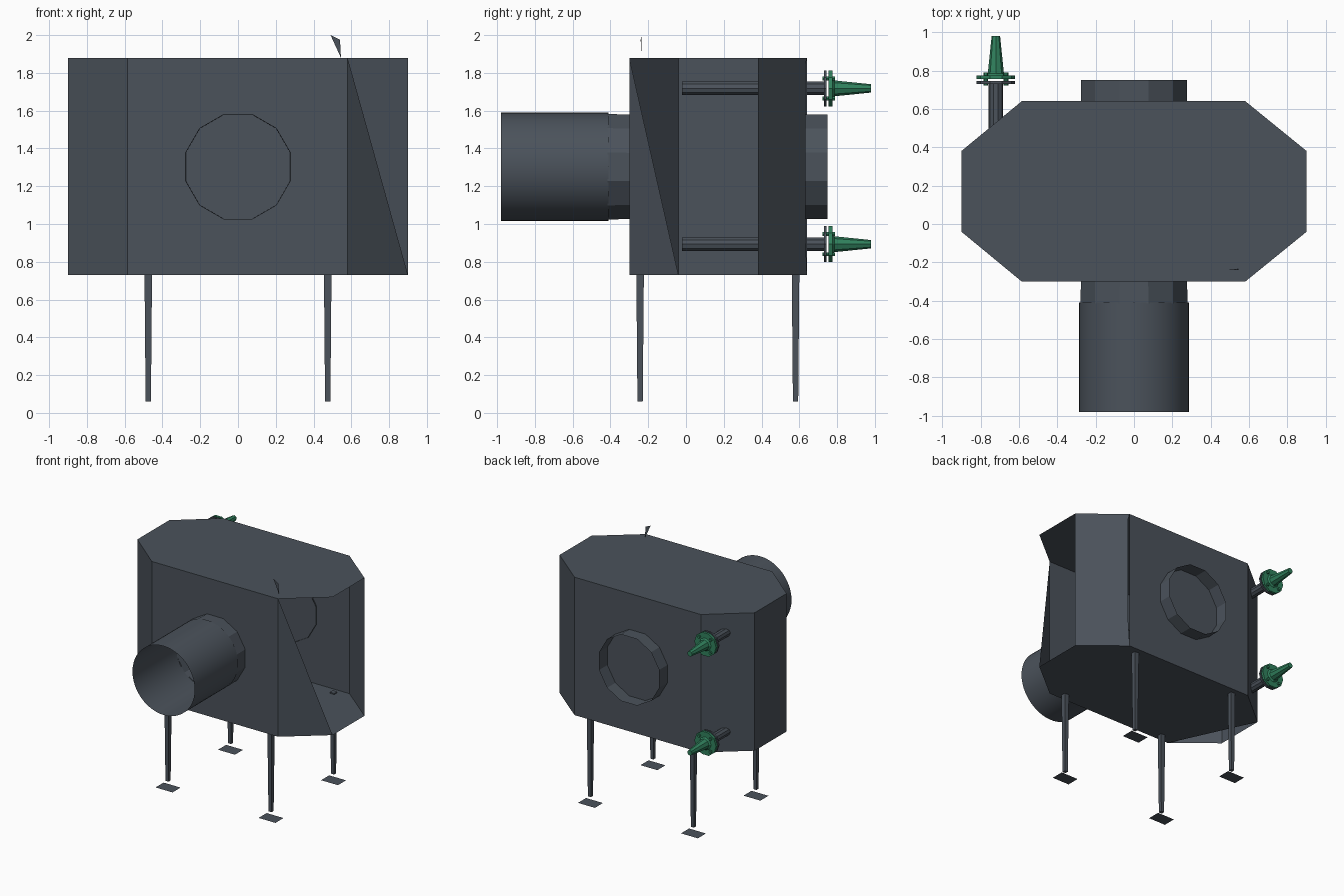
import bpy, bmesh
from math import sin, cos, pi

if "Cube" in bpy.data.objects:
    bpy.data.objects.remove(bpy.data.objects["Cube"])


def material(name, rgb):
    m = bpy.data.materials.new(name)
    m.diffuse_color = (*rgb, 1)
    m.use_nodes = True
    m.node_tree.nodes["Principled BSDF"].inputs["Base Color"].default_value = m.diffuse_color
    return m


SLATE = material("slate_metal", (0.07, 0.085, 0.105))
GREEN = material("green_plastic", (0.03, 0.22, 0.11))


def make(name, verts, faces, mat=SLATE, smooth=False):
    me = bpy.data.meshes.new(name)
    me.from_pydata(verts, [], faces)
    me.materials.append(mat)
    ob = bpy.data.objects.new(name, me)
    bpy.context.collection.objects.link(ob)
    if smooth:
        bpy.context.view_layer.objects.active = ob
        ob.select_set(True)
        bpy.ops.object.shade_smooth_by_angle(angle=0.7)
        ob.select_set(False)
    return ob


def lathe_y(name, x, z, profile, sides, mat=SLATE, caps=True, smooth=False, turn=0.0):
    """Rings of (y, radius) around an axis along y."""
    verts = [(x + r * cos(2 * pi * i / sides + turn), y, z + r * sin(2 * pi * i / sides + turn))
             for y, r in profile for i in range(sides)]
    faces = []
    for k in range(len(profile) - 1):
        for i in range(sides):
            j = (i + 1) % sides
            a, b = k * sides, (k + 1) * sides
            faces.append((a + i, a + j, b + j, b + i))
    if caps:
        faces.append(tuple(range(sides)))
        last = (len(profile) - 1) * sides
        faces.append(tuple(reversed(range(last, last + sides))))
    return make(name, verts, faces, mat, smooth)


# Octagonal sheet-metal housing: open right wall, half of front right corner left
BOT, TOP = 0.73, 1.88
octagon = [(-0.585, -0.30), (0.58, -0.30), (0.90, -0.04), (0.90, 0.38),
           (0.58, 0.64), (-0.585, 0.64), (-0.90, 0.38), (-0.90, -0.04)]
verts = [(x, y, BOT) for x, y in octagon] + [(x, y, TOP) for x, y in octagon]
faces = [(0, 1, 9, 8),                      # front
         (1, 2, 9),                         # remaining front right triangle
         (4, 5, 13, 12),                    # back
         (5, 6, 14, 13), (6, 7, 15, 14), (7, 0, 8, 15),
         tuple(range(8, 16)),               # top
         (6, 5, 4, 3, 2, 1, 0)]             # floor, one corner missing
make("housing", verts, faces)

# Back right corner panel, leaving a thin slit at the back wall
make("corner_panel",
     [(0.90, 0.38, BOT), (0.58, 0.64, BOT), (0.588, 0.632, 0.95),
      (0.588, 0.632, 1.84), (0.58, 0.64, TOP), (0.90, 0.38, TOP)],
     [(0, 1, 2, 3, 4, 5)])

# Small torn fin on the roof
make("roof_fin", [(0.49, -0.235, 2.0), (0.54, -0.24, 1.975), (0.545, -0.235, TOP)], [(0, 1, 2)])

# Front duct and faceted collars
lathe_y("front_duct", 0, 1.303, [(-0.98, 0.287), (-0.41, 0.287)], 48, caps=False, smooth=True)
lathe_y("front_collar", 0, 1.303, [(-0.415, 0.289), (-0.24, 0.285)], 12, caps=False, turn=pi / 12)
lathe_y("back_collar", 0, 1.303, [(0.63, 0.287), (0.75, 0.287)], 12, caps=False, turn=pi / 12)

# Tapered legs with flat foot plates
for sx, side in ((-1, "left"), (1, "right")):
    for y, end in ((-0.243, "front"), (0.58, "back")):
        x = sx * 0.475
        v = [(x + dx * h, y + dy * h, z)
             for z, h in ((0.06, 0.014), (0.74, 0.02))
             for dx, dy in ((-1, -1), (1, -1), (1, 1), (-1, 1))]
        make(f"{end}_{side}_leg", v,
             [(3, 2, 1, 0), (4, 5, 6, 7), (0, 1, 5, 4), (1, 2, 6, 5), (2, 3, 7, 6), (3, 0, 4, 7)])
        make(f"{end}_{side}_foot",
             [(x + dx * 0.078, y + dy * 0.053, 0.003 if dy else 0)
              for dx, dy in ((-1, -1), (1, -1), (1, 1), (-1, 1))], [(0, 1, 2, 3)])

# Two flanged pipes with green nozzles
for z, level in ((1.718, "upper"), (0.893, "lower")):
    x = -0.72
    lathe_y(f"{level}_pipe", x, z, [(-0.02, 0.038), (0.73, 0.038)], 10)
    lathe_y(f"{level}_flange", x, z, [(0.73, 0.1), (0.745, 0.1)], 10)
    lathe_y(f"{level}_nozzle_flange", x, z, [(0.755, 0.1), (0.775, 0.1)], 10, GREEN)
    lathe_y(f"{level}_nozzle", x, z, [(0.775, 0.055), (0.785, 0.042), (0.98, 0.022)], 8, GREEN)
    for k in range(4):
        a = pi / 4 + k * pi / 2
        lathe_y(f"{level}_bolt_{k + 1}", x + 0.075 * cos(a), z + 0.075 * sin(a),
                [(0.722, 0.012), (0.79, 0.012)], 6, GREEN)
